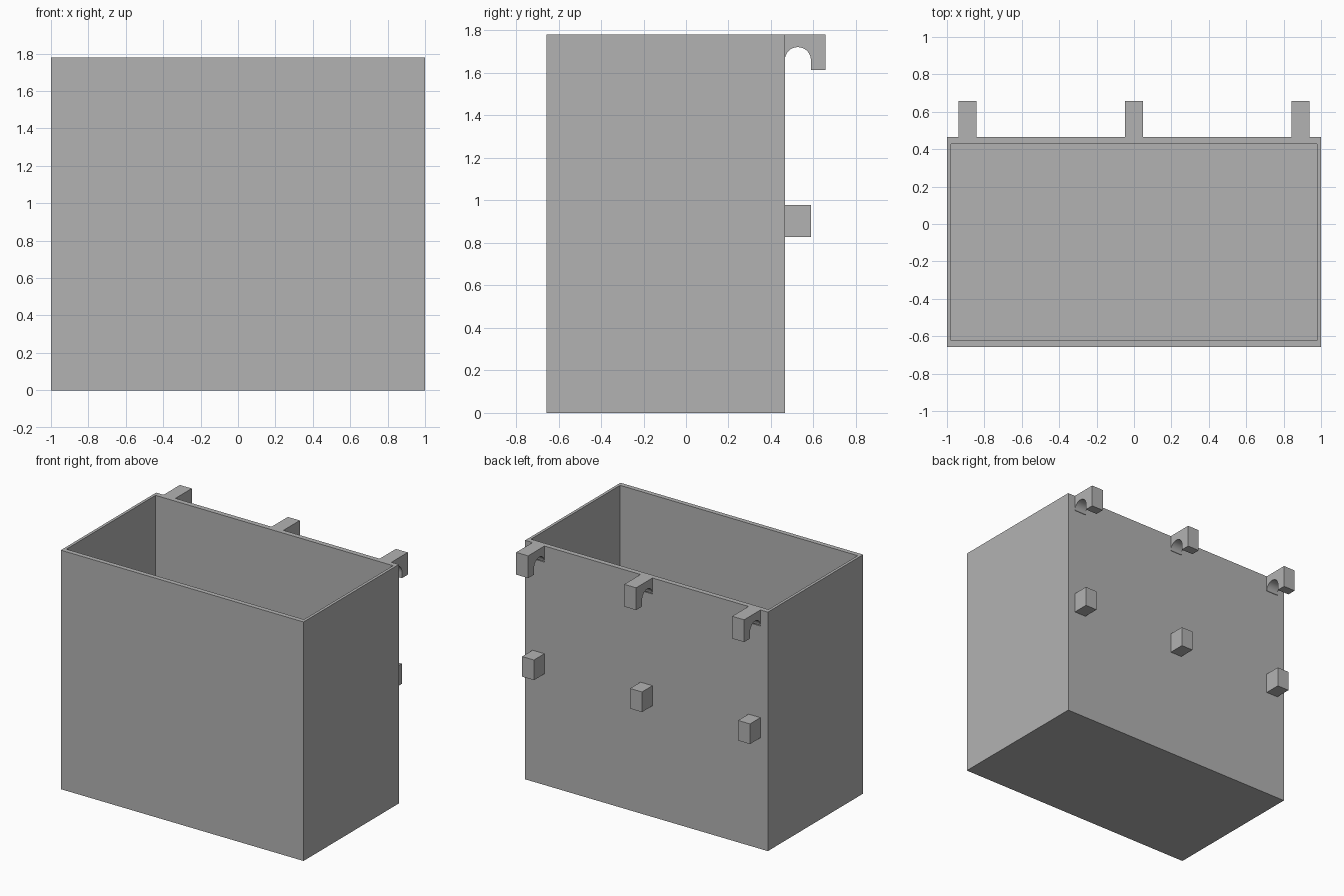
import bpy, bmesh, math

cube = bpy.data.objects.get("Cube")
if cube:
    bpy.data.objects.remove(cube, do_unlink=True)

grey = bpy.data.materials.new("matte_grey")
grey.use_nodes = True
colour = (0.45, 0.45, 0.45, 1)
grey.diffuse_color = colour
grey.node_tree.nodes["Principled BSDF"].inputs["Base Color"].default_value = colour

TOP, FRONT, BACK = 1.78, -0.657, 0.465
HOOK_END, GAP_END = 0.657, 0.588


def finish(name, bm):
    bmesh.ops.recalc_face_normals(bm, faces=bm.faces)
    mesh = bpy.data.meshes.new(name)
    bm.to_mesh(mesh)
    bm.free()
    mesh.materials.append(grey)
    obj = bpy.data.objects.new(name, mesh)
    bpy.context.collection.objects.link(obj)
    return obj


def extrude_profile(name, profile, x, width):
    """Extrude a (y, z) outline along x."""
    bm = bmesh.new()
    face = bm.faces.new([bm.verts.new((x - width / 2, y, z)) for y, z in profile])
    side = bmesh.ops.extrude_face_region(bm, geom=[face])["geom"]
    verts = [v for v in side if isinstance(v, bmesh.types.BMVert)]
    bmesh.ops.translate(bm, verts=verts, vec=(width, 0, 0))
    return finish(name, bm)


# Open bin: a block whose top is inset to a rim and pushed down to the floor
bm = bmesh.new()
bmesh.ops.create_cube(bm, size=1)
for v in bm.verts:
    v.co = (v.co.x * 2, FRONT if v.co.y < 0 else BACK, TOP if v.co.z > 0 else 0)
top = max(bm.faces, key=lambda f: f.calc_center_median().z)
bmesh.ops.inset_region(bm, faces=[top], thickness=0.03)
for v in top.verts:
    v.co.y = FRONT + 0.035 if v.co.y < 0 else BACK - 0.038
floor = bmesh.ops.extrude_discrete_faces(bm, faces=[top])["faces"][0]
bmesh.ops.translate(bm, verts=floor.verts, vec=(0, 0, 0.03 - TOP))
finish("bin_body", bm)

# Hook outline with a round-topped gap against the back wall
radius = (GAP_END - BACK) / 2
centre = (BACK + GAP_END) / 2
arch = [(centre + radius * math.cos(math.pi * i / 16),
         1.66 + radius * math.sin(math.pi * i / 16)) for i in range(17)]
hook = [(BACK, TOP), (HOOK_END, TOP), (HOOK_END, 1.614), (GAP_END, 1.614)] + arch
peg = [(BACK, 0.978), (GAP_END, 0.978), (GAP_END, 0.828), (BACK, 0.828)]

# Three hooks over three spacer pegs along the back
for label, x in (("right", -0.89), ("middle", 0), ("left", 0.89)):
    hook_obj = extrude_profile(label + "_hook", hook, x, 0.098)
    for poly in hook_obj.data.polygons:
        # smooth only the curved underside of the arch
        c = poly.center
        poly.use_smooth = abs(poly.normal.x) < 0.5 and 1.661 < c.z < 1.73 and c.y < GAP_END - 0.0001
    extrude_profile(label + "_spacer_peg", peg, x, 0.098)
